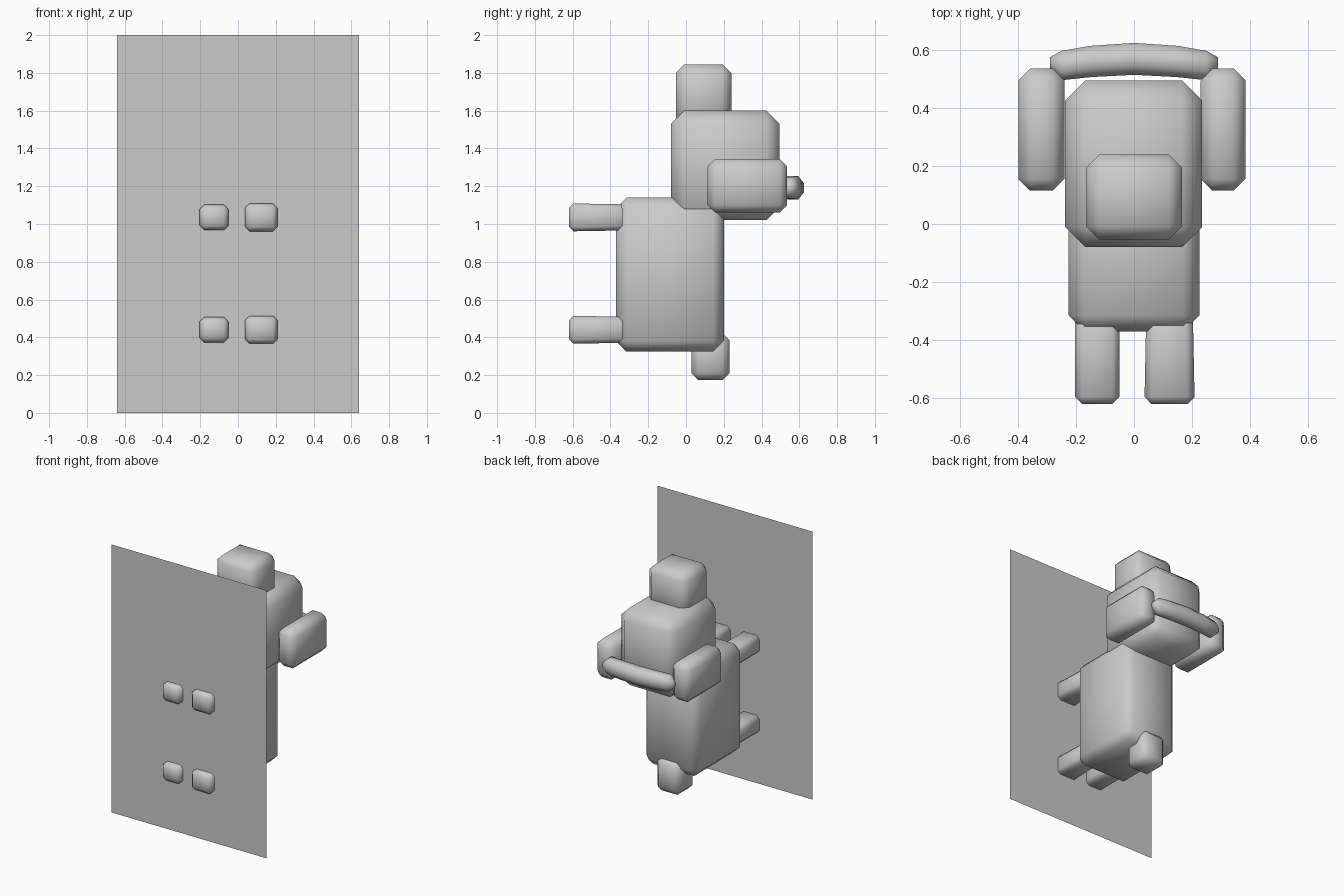
import bpy, bmesh
from mathutils import Vector

if "Cube" in bpy.data.objects:
    bpy.data.objects.remove(bpy.data.objects["Cube"])


def finish(bm, name):
    bmesh.ops.recalc_face_normals(bm, faces=bm.faces)
    for f in bm.faces:
        f.smooth = True
    mesh = bpy.data.meshes.new(name)
    bm.to_mesh(mesh)
    bm.free()
    obj = bpy.data.objects.new(name, mesh)
    bpy.context.collection.objects.link(obj)
    return obj


def block(name, lo, hi, bevel, front_scale=1.0):
    """Chamfered box between two corners, optionally widened at its -y end."""
    lo, hi = Vector(lo), Vector(hi)
    mid, size = (lo + hi) / 2, hi - lo
    bm = bmesh.new()
    bmesh.ops.create_cube(bm, size=1)
    for v in bm.verts:
        s = front_scale if v.co.y < 0 else 1.0
        v.co = mid + Vector((v.co.x * size.x * s, v.co.y * size.y, v.co.z * size.z * s))
    bmesh.ops.bevel(bm, geom=bm.edges[:], offset=bevel, segments=1,
                    affect='EDGES', profile=0.5)
    return finish(bm, name)


# Torso, head, snout pointing up, and tail
block("body", (-0.225, -0.37, 0.325), (0.225, 0.2, 1.14), 0.055)
block("head", (-0.237, -0.08, 1.02), (0.235, 0.495, 1.6), 0.07)
block("snout", (-0.165, -0.053, 1.5), (0.165, 0.24, 1.845), 0.045)
block("tail", (-0.1, 0.03, 0.175), (0.1, 0.23, 0.42), 0.035)

# Four legs reaching through the wall; the right ones flare slightly
for label, z in (("lower", 0.44), ("upper", 1.035)):
    block(label + "_left_leg", (-0.203, -0.62, z - 0.067), (-0.05, -0.27, z + 0.067), 0.024)
    block(label + "_right_leg", (0.043, -0.62, z - 0.068), (0.202, -0.27, z + 0.068), 0.024, 1.09)

# Headphone cups
block("left_ear_cup", (-0.398, 0.115, 1.06), (-0.24, 0.535, 1.345), 0.04)
block("right_ear_cup", (0.23, 0.115, 1.06), (0.384, 0.535, 1.345), 0.04)

# Curved headphone band: eight-sided section swept through x stations
half = [(0.29, 0.555, 0.35), (0.25, 0.546, 0.92), (0.15, 0.56, 0.98)]
stations = [(-x, y, s) for x, y, s in half] + [(0, 0.569, 1)] + half[::-1]
section = [(0.055, 0.025), (0.025, 0.062), (-0.025, 0.062), (-0.055, 0.025),
           (-0.055, -0.025), (-0.025, -0.062), (0.025, -0.062), (0.055, -0.025)]
bm = bmesh.new()
rings = [[bm.verts.new((x, y + a * s, 1.192 + b * s)) for a, b in section]
         for x, y, s in stations]
for r0, r1 in zip(rings, rings[1:]):
    for i in range(8):
        j = (i + 1) % 8
        bm.faces.new((r0[i], r0[j], r1[j], r1[i]))
bm.faces.new(rings[0])
bm.faces.new(rings[-1])
finish(bm, "headband")

# Flat wall panel
bm = bmesh.new()
bm.faces.new([bm.verts.new((x, -0.575, z))
              for x, z in ((-0.64, 0), (0.64, 0), (0.64, 2), (-0.64, 2))])
wall = bpy.data.meshes.new("wall_panel")
bm.to_mesh(wall)
bm.free()
bpy.context.collection.objects.link(bpy.data.objects.new("wall_panel", wall))
